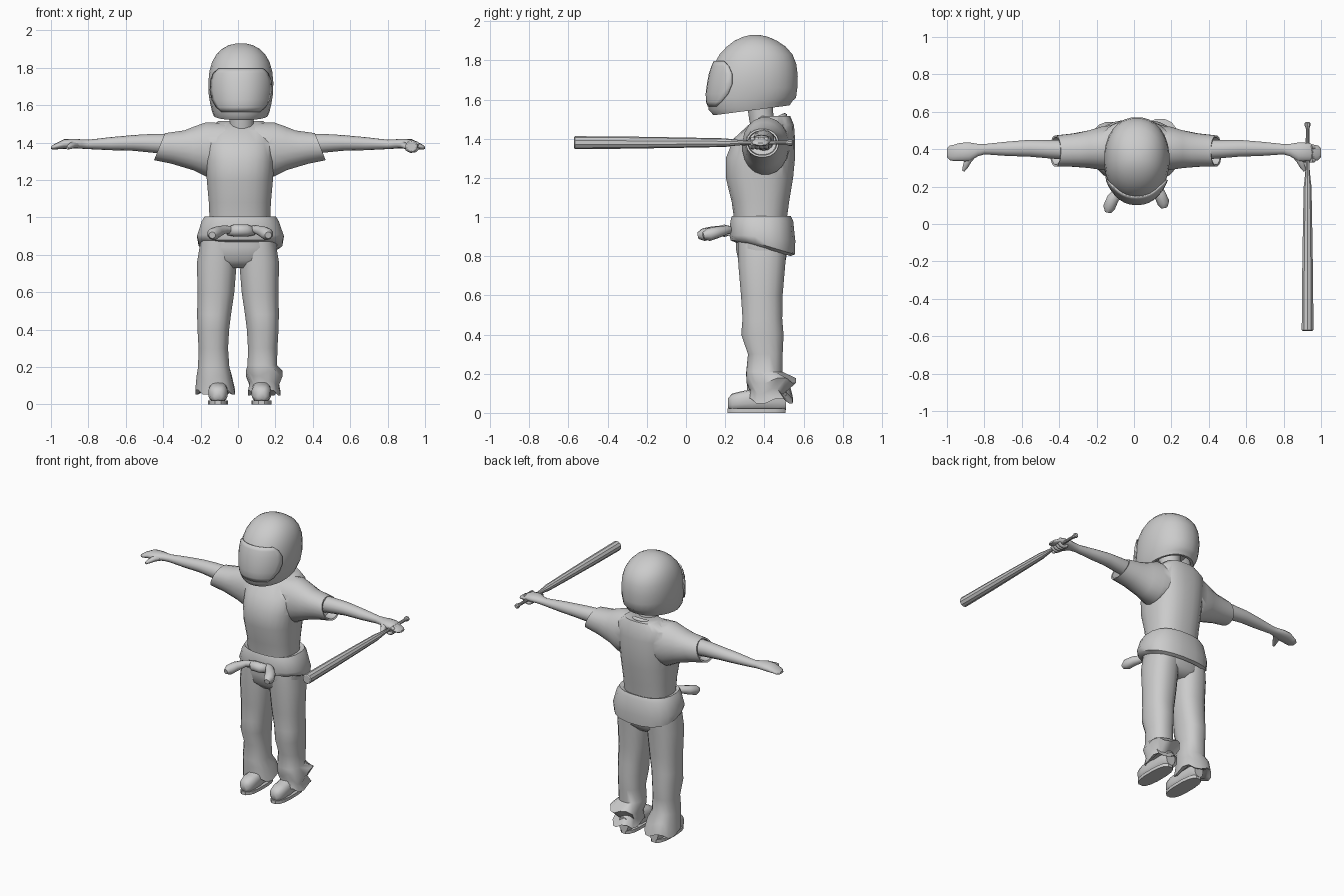
import bpy, bmesh, math
from mathutils import Vector

X, Y, Z = Vector((1, 0, 0)), Vector((0, 1, 0)), Vector((0, 0, 1))


def finish(name, bm, angle=50):
    bmesh.ops.recalc_face_normals(bm, faces=bm.faces[:])
    me = bpy.data.meshes.new(name)
    bm.to_mesh(me)
    bm.free()
    ob = bpy.data.objects.new(name, me)
    bpy.context.collection.objects.link(ob)
    smooth(ob, angle)
    return ob


def smooth(ob, angle=50):
    bpy.ops.object.select_all(action='DESELECT')
    ob.select_set(True)
    bpy.context.view_layer.objects.active = ob
    bpy.ops.object.shade_smooth_by_angle(angle=math.radians(angle))


def loft(name, rows, axis='z', n=16, e=1.0, angle=50, shape=None):
    """Skin through rings (x, y, z, ru, rv); e < 1 makes the section boxier."""
    bm = bmesh.new()
    rings = []
    for i, (x, y, z, ru, rv) in enumerate(rows):
        u, v = {'z': (X, Y), 'x': (Y, Z), 'y': (X, Z), 'path': (X, Y)}[axis]
        if axis == 'path':
            a, b = rows[max(i - 1, 0)], rows[min(i + 1, len(rows) - 1)]
            t = (Vector(b[:3]) - Vector(a[:3])).normalized()
            u = t.cross(Z).normalized()
            v = u.cross(t)
        ring = []
        for k in range(n):
            a = 2 * math.pi * (k + .5) / n
            c, s = math.cos(a), math.sin(a)
            p = Vector((x, y, z)) + u * ru * math.copysign(abs(c) ** e, c) \
                + v * rv * math.copysign(abs(s) ** e, s)
            ring.append(bm.verts.new(shape(p, i, k) if shape else p))
        rings.append(ring)
    for r, q in zip(rings, rings[1:]):
        for k in range(n):
            bm.faces.new((r[k], r[(k + 1) % n], q[(k + 1) % n], q[k]))
    bm.faces.new(rings[0])
    bm.faces.new(rings[-1])
    return finish(name, bm, angle)


# Helmet: z, front y, back y, half width
HELMET = [(1.545, .14, .53, .145), (1.57, .115, .545, .155), (1.61, .107, .563, .165),
          (1.66, .113, .57, .173), (1.72, .122, .572, .175), (1.78, .142, .565, .169),
          (1.83, .17, .545, .155), (1.87, .207, .51, .132), (1.90, .247, .465, .102),
          (1.92, .29, .42, .066), (1.93, .33, .375, .025)]
rows = [(.015, (f + b) / 2, z, w, (b - f) / 2) for z, f, b, w in HELMET]
inside = [(.015, .33, 1.65, .11, .16), (.015, .335, 1.55, .125, .175)]


def tilt_rim(p, i, k):
    if p.z < 1.6:
        p.z += .13 * (p.y - .335) * min(1, (1.62 - p.z) / .06)
    return p


loft('helmet', inside + rows, n=28, e=.93, shape=tilt_rim)


def helmet_at(z):
    for a, b in zip(HELMET, HELMET[1:]):
        if z <= b[0]:
            t = (z - a[0]) / (b[0] - a[0])
            return [p + (q - p) * t for p, q in zip(a, b)]


# Visor: raised patch wrapped on the helmet front
bm = bmesh.new()
grid = []
for z, half in [(1.565, 38), (1.59, 50), (1.63, 60), (1.68, 64), (1.73, 62), (1.77, 54), (1.795, 42)]:
    _, f, b, w = helmet_at(z)
    line = []
    for k in range(13):
        a = math.radians(half) * (k / 6 - 1)
        line.append(bm.verts.new((.015 + (w + .006) * math.copysign(abs(math.sin(a)) ** .93, a),
                                  (f + b) / 2 - ((b - f) / 2 + .005) * math.cos(a) ** .93, z)))
    grid.append(line)
for r, q in zip(grid, grid[1:]):
    for k in range(12):
        bm.faces.new((r[k], r[k + 1], q[k + 1], q[k]))
visor = finish('visor', bm)
m = visor.modifiers.new('thickness', 'SOLIDIFY')
m.thickness, m.offset = .008, 0

# Neck
loft('neck', [(.02, .41, 1.40, .075, .07), (.02, .385, 1.5, .066, .065), (.02, .37, 1.64, .07, .07)], n=12)

# Shirt: torso joined with two open-ended sleeves
shirt = loft('shirt', [(.01, .38, .98, .163, .134), (.01, .38, 1.08, .167, .148),
                       (.01, .375, 1.2, .178, .173), (.01, .38, 1.3, .185, .178),
                       (.01, .40, 1.4, .19, .158), (.01, .435, 1.47, .18, .117),
                       (.015, .455, 1.515, .12, .078)], n=24, e=.8)
for s in (-1, 1):
    def slant(p, i, k, s=s):
        if i >= 3:
            p.x -= s * .4 * (p.z - 1.378)
        return p
    sleeve = loft('sleeve', [(.01 + s * x, y, z, ry, rz) for x, y, z, ry, rz in [
        (.08, .41, 1.37, .125, .135), (.18, .405, 1.363, .118, .147), (.25, .40, 1.368, .102, .117),
        (.33, .395, 1.376, .09, .09), (.43, .39, 1.378, .084, .073),
        (.428, .39, 1.378, .074, .063), (.37, .39, 1.378, .07, .06)]],
        axis='x', n=20, e=.95, shape=slant)
    m = shirt.modifiers.new('join', 'BOOLEAN')
    m.operation, m.object, m.solver = 'UNION', sleeve, 'EXACT'
    bpy.context.view_layer.objects.active = shirt
    bpy.ops.object.modifier_apply(modifier=m.name)
    bpy.data.objects.remove(sleeve)
smooth(shirt, 60)

# Collar
bpy.ops.mesh.primitive_torus_add(major_segments=24, minor_segments=8, major_radius=.12, minor_radius=.013,
                                 location=(.015, .385, 1.458), rotation=(math.radians(27), 0, 0))
collar = bpy.context.object
collar.name = 'collar'
collar.scale = (.75, 1.1, 1)
smooth(collar)

# Arms with flat hands and thumbs
for s, side in ((-1, 'left'), (1, 'right')):
    loft(side + '_arm', [(s * x, y, z, ry, rz) for x, y, z, ry, rz in [
        (.33, .395, 1.39, .055, .058), (.46, .40, 1.396, .05, .05), (.56, .405, 1.398, .046, .042),
        (.68, .402, 1.394, .039, .035), (.80, .40, 1.39, .028, .025), (.835, .395, 1.392, .034, .025),
        (.88, .385, 1.394, .052, .026), (.93, .385, 1.392, .05, .026), (.965, .38, 1.382, .044, .018),
        (.985, .38, 1.376, .04, .014), (1.0, .38, 1.372, .024, .007)]], axis='x', n=14)
    loft(side + '_thumb', [(s * x, y, z, a, b) for x, y, z, a, b in [
        (.85, .385, 1.39, .022, .02), (.885, .345, 1.387, .022, .019),
        (.90, .31, 1.378, .016, .014), (.912, .285, 1.37, .008, .008)]], axis='path', n=8)

# Fingers wrapped round the bat
for y in (.34, .363, .386, .409):
    loft('finger', [(.93 + .033 * math.cos(a), y, 1.38 + .026 * math.sin(a), .012, .011)
                    for a in (math.radians(d) for d in range(60, -181, -40))], axis='path', n=8)

# Bat
loft('bat', [(.928, y, 1.38, r, r) for y, r in [
    (-.572, .026), (-.567, .033), (-.3, .031), (0, .026), (.2, .022), (.23, .018), (.30, .011),
    (.51, .010), (.525, .016), (.54, .016), (.545, .011)]], axis='y', n=10, angle=30)

# Trousers
loft('trouser_hips', [(.012, .385, .93, .19, .13), (.012, .388, .84, .2, .135),
                      (.005, .388, .77, .19, .12), (.005, .388, .73, .1, .08)], n=20, e=.8)
LEG = [(.105, .39, .88, .095, .128), (.113, .387, .76, .108, .122), (.118, .387, .6, .1, .108),
       (.128, .39, .48, .092, .103), (.132, .39, .40, .086, .11), (.132, .405, .30, .08, .09)]
HEMS = {-1: [(.13, .40, .2, .085, .095), (.127, .42, .14, .096, .11), (.122, .43, .065, .108, .118),
             (.122, .43, .075, .085, .095)],
        1: [(.13, .40, .21, .08, .093), (.14, .435, .165, .1, .128), (.14, .415, .11, .078, .085),
            (.14, .43, .06, .088, .115), (.14, .43, .075, .07, .09)]}
for s, side in ((-1, 'left'), (1, 'right')):
    def ragged(p, i, k):
        if i >= 7:
            p.z += .013 * (-1) ** (k // 2)
        return p
    loft(side + '_trouser_leg', [(s * r[0],) + r[1:] for r in LEG + HEMS[s]], n=16, e=.85, shape=ragged)

    # Shoes with flat soles
    cx = -.107 if s < 0 else .125
    loft(side + '_shoe', [(cx, y, z, rx, rz) for y, z, rx, rz in [
        (.215, .05, .022, .025), (.235, .054, .043, .044), (.28, .06, .053, .05),
        (.34, .065, .052, .056), (.40, .075, .045, .066), (.47, .075, .046, .067), (.51, .065, .034, .05)]],
        axis='y', n=14, e=.8)
    loft(side + '_sole', [(cx, .36, z, .054, .15) for z in (0, .022)], n=16, e=.75, angle=30)
    loft(side + '_ankle', [(cx, .43, .09, .045, .06), (cx, .42, .25, .05, .06)], n=10)


# Jacket tied round the waist, hanging lower at the back
def droop(p, i, k):
    w = (0, 0, 0, .12, .3, .3, .2)[i]
    p.z -= w * max(-.05, p.y - .37)
    return p


loft('waist_jacket', [(.01, .38, .995, .165, .135), (.012, .385, 1.005, .192, .152),
                      (.012, .387, .98, .208, .162), (.013, .39, .90, .234, .17),
                      (.013, .392, .865, .226, .165), (.013, .40, .85, .195, .135),
                      (.013, .39, .88, .17, .12)], n=20, e=.8, shape=droop)
# Knot and the two loose jacket sleeves
loft('jacket_knot', [(-.06, .22, .925, .015, .02), (-.02, .195, .93, .035, .032),
                     (.05, .195, .93, .035, .032), (.09, .22, .925, .015, .02)], axis='x', n=10)
for s, tip in ((-1, .06), (1, .085)):
    loft('jacket_sleeve', [(.012 + s * x, tip + y, z, a, b) for x, y, z, a, b in [
        (.03, .16, .932, .02, .02), (.085, .125, .935, .026, .022), (.125, .075, .922, .034, .03),
        (.145, .03, .91, .034, .033), (.15, .003, .905, .018, .018)]], axis='path', n=10)
